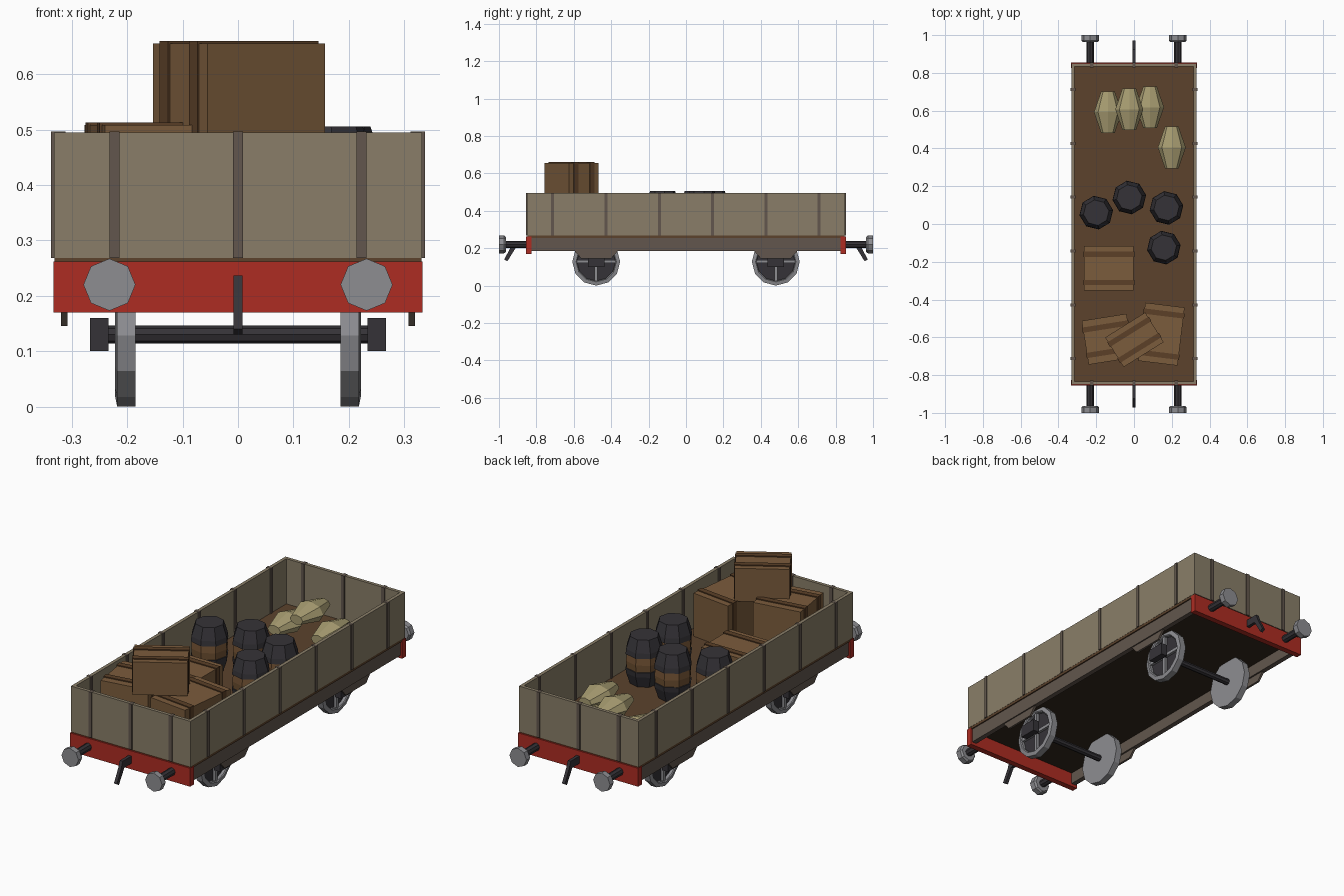
import bpy, bmesh
from math import radians, pi, cos, sin
from mathutils import Matrix, Vector

if "Cube" in bpy.data.objects:
    bpy.data.objects.remove(bpy.data.objects["Cube"])


def mat(name, r, g, b):
    m = bpy.data.materials.new(name)
    m.diffuse_color = [(c / 255) ** 2.2 for c in (r, g, b)] + [1]
    m.use_nodes = True
    m.node_tree.nodes["Principled BSDF"].inputs["Base Color"].default_value = m.diffuse_color
    return m


PLANK = mat("plank", 136, 125, 104)
RIB = mat("rib", 98, 87, 78)
RED = mat("red", 172, 48, 39)
FLOOR = mat("floor", 92, 68, 48)
UNDER = mat("under", 55, 45, 34)
CRATE = mat("crate", 122, 92, 62)
STRAP = mat("strap", 92, 66, 44)
BARREL = mat("barrel", 115, 84, 55)
DARK = mat("dark", 56, 54, 58)
STEEL = mat("steel", 140, 140, 144)
SACK = mat("sack", 165, 154, 112)


def finish(name, bm, m):
    bmesh.ops.recalc_face_normals(bm, faces=bm.faces)
    me = bpy.data.meshes.new(name)
    bm.to_mesh(me)
    bm.free()
    me.materials.append(m)
    ob = bpy.data.objects.new(name, me)
    bpy.context.collection.objects.link(ob)
    return ob


def box(name, lo, hi, m, at=(0, 0, 0), rot=0):
    bm = bmesh.new()
    bmesh.ops.create_cube(bm, size=1)
    for v in bm.verts:
        v.co = Vector([(a + b) / 2 + c * (b - a) for a, b, c in zip(lo, hi, v.co)])
    bm.transform(Matrix.Translation(at) @ Matrix.Rotation(radians(rot), 4, 'Z'))
    return finish(name, bm, m)


def lathe(name, prof, n, m, axis='Z', at=(0, 0, 0), scale=(1, 1, 1), closed=False, spin=0):
    """Revolve (radius, height) points around an axis."""
    bm = bmesh.new()
    rings = [[bm.verts.new((r * cos(2 * pi * i / n + spin), r * sin(2 * pi * i / n + spin), z))
              for i in range(n)] for r, z in prof]
    pairs = list(zip(rings, rings[1:] + rings[:1])) if closed else list(zip(rings, rings[1:]))
    for a, b in pairs:
        for i in range(n):
            j = (i + 1) % n
            bm.faces.new((a[i], a[j], b[j], b[i]))
    if not closed:
        bm.faces.new(rings[0])
        bm.faces.new(rings[-1])
    rot = {'Z': Matrix.Identity(4), 'X': Matrix.Rotation(pi / 2, 4, 'Y'),
           'Y': Matrix.Rotation(-pi / 2, 4, 'X')}[axis]
    bm.transform(Matrix.Translation(at) @ Matrix.Diagonal((*scale, 1)) @ rot)
    return finish(name, bm, m)


def extrude_yz(name, pts, x0, x1, m):
    bm = bmesh.new()
    a = [bm.verts.new((x0, y, z)) for y, z in pts]
    b = [bm.verts.new((x1, y, z)) for y, z in pts]
    bm.faces.new(a)
    bm.faces.new(b)
    for i in range(len(pts)):
        j = (i + 1) % len(pts)
        bm.faces.new((a[i], a[j], b[j], b[i]))
    return finish(name, bm, m)


def span(a, b):
    return min(a, b), max(a, b)


# Floor and underside
box("floor", (-.331, -.848, .255), (.331, .848, .269), FLOOR)
box("underframe", (-.305, -.83, .243), (.305, .83, .256), UNDER)

for s in (-1, 1):
    # Side boards, end boards and ribs
    x0, x1 = span(s * .315, s * .332)
    box("side_board", (x0, -.85, .268), (x1, .85, .495), PLANK)
    y0, y1 = span(s * .833, s * .85)
    box("end_board", (-.332, y0, .268), (.332, y1, .495), PLANK)
    x0, x1 = span(s * .311, s * .337)
    for i in range(6):
        y = -.713 + i * .285
        box("side_rib", (x0, y - .008, .268), (x1, y + .008, .496), RIB)
    y0, y1 = span(s * .829, s * .855)
    for x in (-.223, 0, .223):
        box("end_rib", (x - .009, y0, .268), (x + .009, y1, .496), RIB)

    # Sole bars and headstocks
    x0, x1 = span(s * .3, s * .325)
    box("sole_bar", (x0, -.83, .185), (x1, .83, .256), RIB)
    y0, y1 = span(s * .825, s * .855)
    box("headstock", (-.333, y0, .17), (.333, y1, .262), RED)

    # Drawbar hook
    pts = [(.85, .237), (.925, .237), (.937, .205), (.972, .14), (.955, .13), (.912, .2), (.85, .2)]
    extrude_yz("coupling_hook", [(s * y, z) for y, z in pts], -.008, .008, DARK)

    for t in (-1, 1):
        # Buffers
        lathe("buffer_shaft", [(.019, .85), (.019, .97)], 8, DARK, 'Y', (t * .232, 0, .22), (1, s, 1))
        lathe("buffer_head", [(.04, .963), (.047, .972), (.047, 1.0)], 8, STEEL, 'Y',
              (t * .232, 0, .22), (1, s, 1))

        # Wheels: flat inner disc, dark recess, rim and crossed spokes
        y, c = t * .48, (0, t * .48, .128)
        lathe("wheel_disc", [(.12, .185), (.12, .19)], 12, STEEL, 'X', c, (s, 1, 1))
        lathe("wheel_recess", [(.115, .188), (.115, .203)], 12, DARK, 'X', c, (s, 1, 1))
        lathe("wheel_rim", [(.128, .185), (.128, .218), (.108, .222), (.103, .218), (.103, .185)],
              12, STEEL, 'X', c, (s, 1, 1), closed=True)
        x0, x1 = span(s * .2, s * .216)
        box("wheel_spoke", (x0, y - .11, .12), (x1, y + .11, .136), STEEL)
        box("wheel_spoke", (x0, y - .008, .02), (x1, y + .008, .236), STEEL)

        # Axle box and guard plate
        x0, x1 = span(s * .234, s * .267)
        box("axle_box", (x0, y - .045, .1), (x1, y + .045, .16), DARK)
        x0, x1 = span(s * .308, s * .319)
        extrude_yz("axle_guard", [(y - .12, .19), (y - .08, .145), (y + .08, .145), (y + .12, .19)],
                   x0, x1, RIB)

for y in (-.48, .48):
    lathe("axle", [(.016, -.236), (.016, .236)], 8, DARK, 'X', (0, y, .13))


# Crates with two wrapped straps: centre, size, rotation, strap offset
def crate(x, y, z, a, b, h, rot, off):
    box("crate", (-a / 2, -b / 2, 0), (a / 2, b / 2, h), CRATE, (x, y, z), rot)
    for s in (-1, 1):
        box("crate_strap", (-a / 2 - .004, s * off - .014, 0),
            (a / 2 + .004, s * off + .014, h + .005), STRAP, (x, y, z), rot)


crate(-.133, -.235, .268, .262, .235, .142, 0, .075)
crate(-.14, -.61, .268, .24, .235, .24, 9, .068)
crate(.145, -.583, .268, .21, .31, .217, -7, .11)
crate(.002, -.613, .49, .25, .185, .165, 32, .05)

# Barrels with dark ends
for x, y in ((-.2, .06), (-.025, .14), (.172, .085), (.158, -.125)):
    lathe("barrel", [(.066, .27), (.083, .33), (.088, .385), (.083, .44), (.066, .5)], 8, BARREL,
          at=(x, y, 0), spin=.15)
    lathe("barrel_top_band", [(.09, .42), (.087, .445), (.068, .505)], 8, DARK, at=(x, y, 0), spin=.15)
    lathe("barrel_bottom_band", [(.068, .268), (.087, .325), (.09, .35)], 8, DARK, at=(x, y, 0), spin=.15)

# Sacks
for x, y, z in ((-.138, .592, .318), (-.025, .607, .395), (.085, .618, .318), (.2, .405, .318)):
    lathe("sack", [(.036, -.11), (.074, 0), (.036, .11)], 8, SACK, 'Y', (x, y, z),
          (1, 1, .68))
